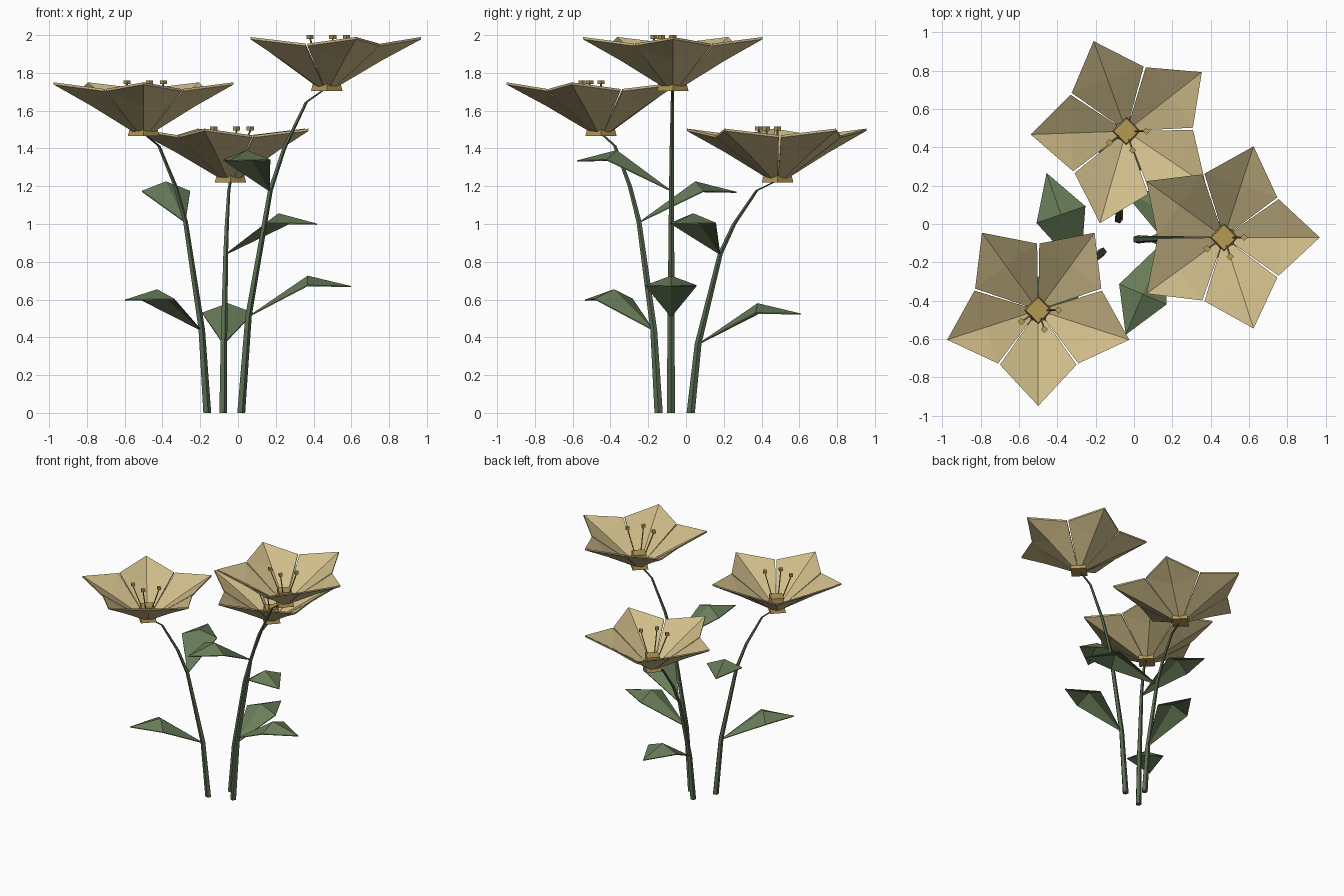
import bpy, bmesh, math
from mathutils import Vector

if "Cube" in bpy.data.objects:
    bpy.data.objects.remove(bpy.data.objects["Cube"])


def material(name, rgb):
    m = bpy.data.materials.new(name)
    m.diffuse_color = (*rgb, 1)
    m.use_nodes = True
    m.node_tree.nodes["Principled BSDF"].inputs["Base Color"].default_value = m.diffuse_color
    return m


CREAM = material("cream petal", (0.62, 0.50, 0.25))
GOLD = material("golden centre", (0.47, 0.32, 0.09))
LEAF = material("leaf green", (0.14, 0.205, 0.10))
STEM = material("stem green", (0.10, 0.15, 0.08))


def finish(bm, name, mat):
    bmesh.ops.recalc_face_normals(bm, faces=bm.faces)
    me = bpy.data.meshes.new(name)
    bm.to_mesh(me)
    bm.free()
    me.materials.append(mat)
    ob = bpy.data.objects.new(name, me)
    bpy.context.collection.objects.link(ob)
    return ob


def blade(bm, origin, angle, outline, faces, thick):
    """Thin closed plate: local (along, across, up) points turned to an angle."""
    c, s = math.cos(angle), math.sin(angle)
    layers = []
    for dz in (0, -thick):
        layers.append([bm.verts.new(origin + Vector((a * c - b * s, a * s + b * c, z + dz)))
                       for a, b, z in outline])
    edges = {}
    for f in faces:
        bm.faces.new([layers[0][i] for i in f])
        bm.faces.new([layers[1][i] for i in reversed(f)])
        for i, j in zip(f, f[1:] + f[:1]):
            edges[(i, j)] = True
    for i, j in edges:
        if (j, i) not in edges:
            bm.faces.new((layers[0][j], layers[0][i], layers[1][i], layers[1][j]))


def tube(bm, rings, sides):
    """Skin through (centre, radius) rings, capped at both ends."""
    loops = [[bm.verts.new(p + r * Vector((math.cos(t), math.sin(t), 0)))
              for t in (k * math.tau / sides for k in range(sides))] for p, r in rings]
    for lo, hi in zip(loops, loops[1:]):
        for k in range(sides):
            n = (k + 1) % sides
            bm.faces.new((lo[k], lo[n], hi[n], hi[k]))
    bm.faces.new(loops[0][::-1])
    bm.faces.new(loops[-1])


# Folded petal: base pair, base crease, widest pair, crease, tip
PETAL = [(0.05, -0.035, 0.04), (0.05, 0, 0.03), (0.05, 0.035, 0.04),
         (0.285, 0.2, 0.25), (0.5, 0, 0.285), (0.285, -0.2, 0.25), (0.29, 0, 0.172)]
PETAL_FACES = [(0, 1, 6, 5), (1, 2, 3, 6), (6, 3, 4), (5, 6, 4)]
# Arched leaf: root, widest pair, raised crease, drooping tip
LEAF_SHAPE = [(0, 0, 0), (0.315, 0.135, 0.165), (0.545, 0, 0.16),
              (0.315, -0.135, 0.165), (0.315, 0, 0.215)]
LEAF_FACES = [(0, 4, 1), (4, 2, 1), (0, 3, 4), (3, 2, 4)]
# Stem curve: (height fraction, sideways fraction, radius)
STEM_CURVE = [(0, 0, 0.023), (0.3, 0.085, 0.019), (0.69, 0.34, 0.014),
              (0.82, 0.5, 0.012), (0.965, 0.76, 0.009), (1.01, 1, 0.008)]
STAMENS = [(0.105, 0.0), (-0.088, -0.06), (0.032, -0.1)]


def flower(tag, foot, head, height, petal_deg, leaf_deg):
    foot, head = Vector((*foot, 0)), Vector((*head, 0))
    up = Vector((0, 0, 1))
    base = head + up * height
    path = [foot.lerp(head, s) + up * height * h for h, s, _ in STEM_CURVE]

    # Stem
    bm = bmesh.new()
    tube(bm, [(p, c[2]) for p, c in zip(path, STEM_CURVE)], 5)
    finish(bm, tag + "_stem", STEM)

    # Two leaves at the stem bends
    bm = bmesh.new()
    for p, deg in ((path[1], leaf_deg), (path[2], leaf_deg + 247)):
        blade(bm, p, math.radians(deg), LEAF_SHAPE, LEAF_FACES, 0.006)
    finish(bm, tag + "_leaves", LEAF)

    # Five petals
    bm = bmesh.new()
    for k in range(5):
        blade(bm, base, math.radians(petal_deg + 72 * k), PETAL, PETAL_FACES, 0.012)
    finish(bm, tag + "_petals", CREAM)

    # Flared cup and square core
    bm = bmesh.new()
    tube(bm, [(base, 0.083), (base + up * 0.045, 0.072), (base + up * 0.115, 0.067)], 4)
    finish(bm, tag + "_core", GOLD)

    # Stamens with small square caps
    bm = bmesh.new()
    for x, y in STAMENS:
        tip = base + Vector((x, y, 0.275))
        tube(bm, [(base + Vector((x * 0.4, y * 0.4, 0.1)), 0.005), (tip, 0.005)], 4)
        tube(bm, [(tip, 0.019), (tip + up * 0.02, 0.019)], 4)
    finish(bm, tag + "_stamens", GOLD)


flower("left_flower", (-0.165, -0.145), (-0.5, -0.45), 1.465, 54, 222)
flower("back_flower", (-0.08, 0.025), (-0.04, 0.485), 1.22, 38, 86)
flower("right_flower", (0.015, -0.08), (0.47, -0.07), 1.705, 0, 0)
